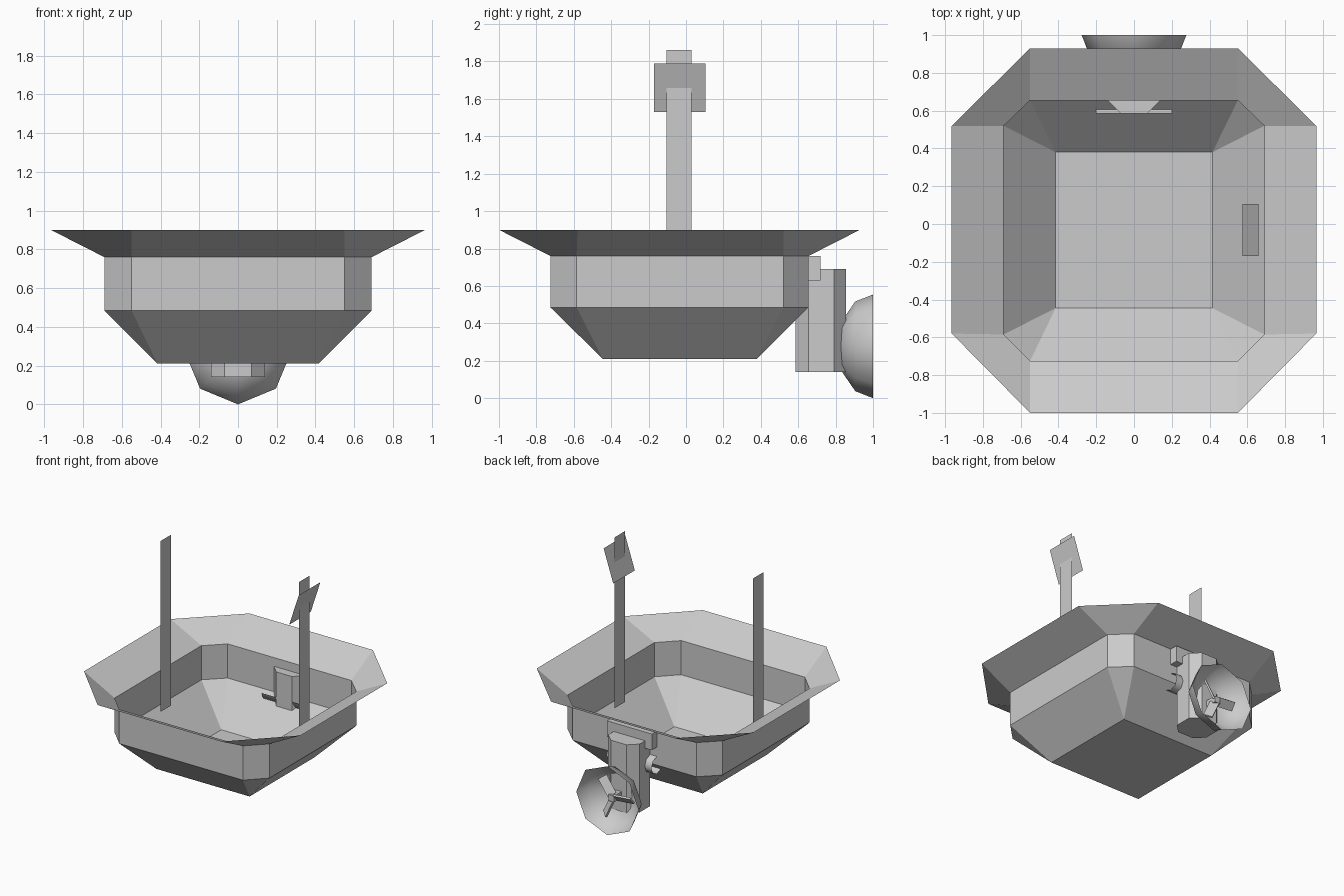
import bpy, bmesh, math
from mathutils import Matrix, Vector

if "Cube" in bpy.data.objects:
    bpy.data.objects.remove(bpy.data.objects["Cube"])


def finish(name, bm, smooth=False):
    bmesh.ops.remove_doubles(bm, verts=bm.verts[:], dist=1e-5)
    bmesh.ops.recalc_face_normals(bm, faces=bm.faces[:])
    me = bpy.data.meshes.new(name)
    bm.to_mesh(me)
    bm.free()
    if smooth:
        me.shade_smooth()
    ob = bpy.data.objects.new(name, me)
    bpy.context.collection.objects.link(ob)
    return ob


def skin(bm, rings, closed=True):
    """Bridge consecutive rings of equal length; return the vertex rings."""
    vs = [[bm.verts.new(p) for p in r] for r in rings]
    n = len(vs[0])
    for a, b in zip(vs, vs[1:]):
        for i in range(n if closed else n - 1):
            j = (i + 1) % n
            bm.faces.new((a[i], a[j], b[j], b[i]))
    return vs


def chamfered(hx, y0, y1, cx, cy0, cy1, z):
    """Rectangle with cut corners, in plan."""
    return [(-cx, y0, z), (cx, y0, z), (hx, cy0, z), (hx, cy1, z),
            (cx, y1, z), (-cx, y1, z), (-hx, cy1, z), (-hx, cy0, z)]


def box(name, lo, hi):
    bm = bmesh.new()
    bmesh.ops.create_cube(bm, size=1)
    lo, hi = Vector(lo), Vector(hi)
    for v in bm.verts:
        v.co = (lo + hi) / 2 + v.co * (hi - lo)
    return finish(name, bm)


def sheet(name, corners):
    bm = bmesh.new()
    bm.faces.new([bm.verts.new(c) for c in corners])
    return finish(name, bm)


# Hull: open single-skin tub with flared rim and tapered bottom
bm = bmesh.new()
rings = skin(bm, [chamfered(0.965, -1, 0.93, 0.55, -0.58, 0.52, 0.90),
                  chamfered(0.69, -0.725, 0.655, 0.55, -0.585, 0.52, 0.76),
                  chamfered(0.69, -0.725, 0.655, 0.55, -0.585, 0.52, 0.485)])
low = rings[-1]
base = [bm.verts.new(p) for p in ((-0.415, -0.445, 0.21), (0.415, -0.445, 0.21),
                                  (0.415, 0.38, 0.21), (-0.415, 0.38, 0.21))]
for k in range(4):
    a, b, c = low[2 * k], low[2 * k + 1], low[(2 * k + 2) % 8]
    p, q = base[k], base[(k + 1) % 4]
    bm.faces.new((a, b, q, p))
    bm.faces.new((b, c, q))
bm.faces.new(base)
finish("hull", bm)

# Oars: two upright flat shafts, one carrying a tilted blade
for side, s in (("left", -1), ("right", 1)):
    x = 0.617 * s
    sheet(side + "_oar_shaft", [(x, -0.105, 0.485), (x, 0.03, 0.485),
                                (x, 0.03, 1.86), (x, -0.105, 1.86)])
sheet("oar_blade", [(0.575, -0.17, 1.53), (0.575, 0.105, 1.53),
                    (0.66, 0.105, 1.79), (0.66, -0.17, 1.79)])

# Motor clamp on the back wall
box("motor_clamp", (-0.2, 0.655, 0.63), (0.2, 0.72, 0.76))

# Motor body: eight-sided upright prism
bm = bmesh.new()
ends = skin(bm, [chamfered(0.14, 0.585, 0.855, 0.07, 0.655, 0.79, z) for z in (0.14, 0.69)])
for r in ends:
    bm.faces.new(r)
finish("motor_body", bm)

# Pivot sleeve: three quarters of an open octagonal tube
bm = bmesh.new()
skin(bm, [[(x, 0.655 + 0.07 * math.cos(a), 0.485 + 0.07 * math.sin(a))
           for a in (math.radians(90 - 45 * i) for i in range(7))]
          for x in (-0.2, 0.2)], closed=False)
finish("pivot_sleeve", bm, True)

# Propeller shroud: open eight-sided bowl facing back
bm = bmesh.new()
cz = 0.277
bowl = skin(bm, [[(0.277 * math.cos(t) * math.sin(k * math.pi / 4), 1 - 0.19 * math.sin(t),
                   cz + 0.277 * math.cos(t) * math.cos(k * math.pi / 4)) for k in range(8)]
                 for t in (0, math.pi / 6, math.pi / 3)])
tip = bm.verts.new((0, 0.81, cz))
for k in range(8):
    bm.faces.new((bowl[-1][k], bowl[-1][(k + 1) % 8], tip))
finish("propeller_shroud", bm, True)

# Propeller: small hub and three pitched blades
box("propeller_hub", (-0.025, 0.81, cz - 0.025), (0.025, 0.95, cz + 0.025))
for i in range(3):
    bm = bmesh.new()
    bmesh.ops.create_cube(bm, size=1)
    m = (Matrix.Translation((0, 0.925, cz))
         @ Matrix.Rotation(math.radians(-55 - 120 * i), 4, 'Y')
         @ Matrix.Translation((0.095, 0, 0))
         @ Matrix.Rotation(math.radians(40), 4, 'X')
         @ Matrix.Diagonal((0.15, 0.015, 0.07, 1)))
    bm.transform(m)
    finish("propeller_blade_%d" % (i + 1), bm)
